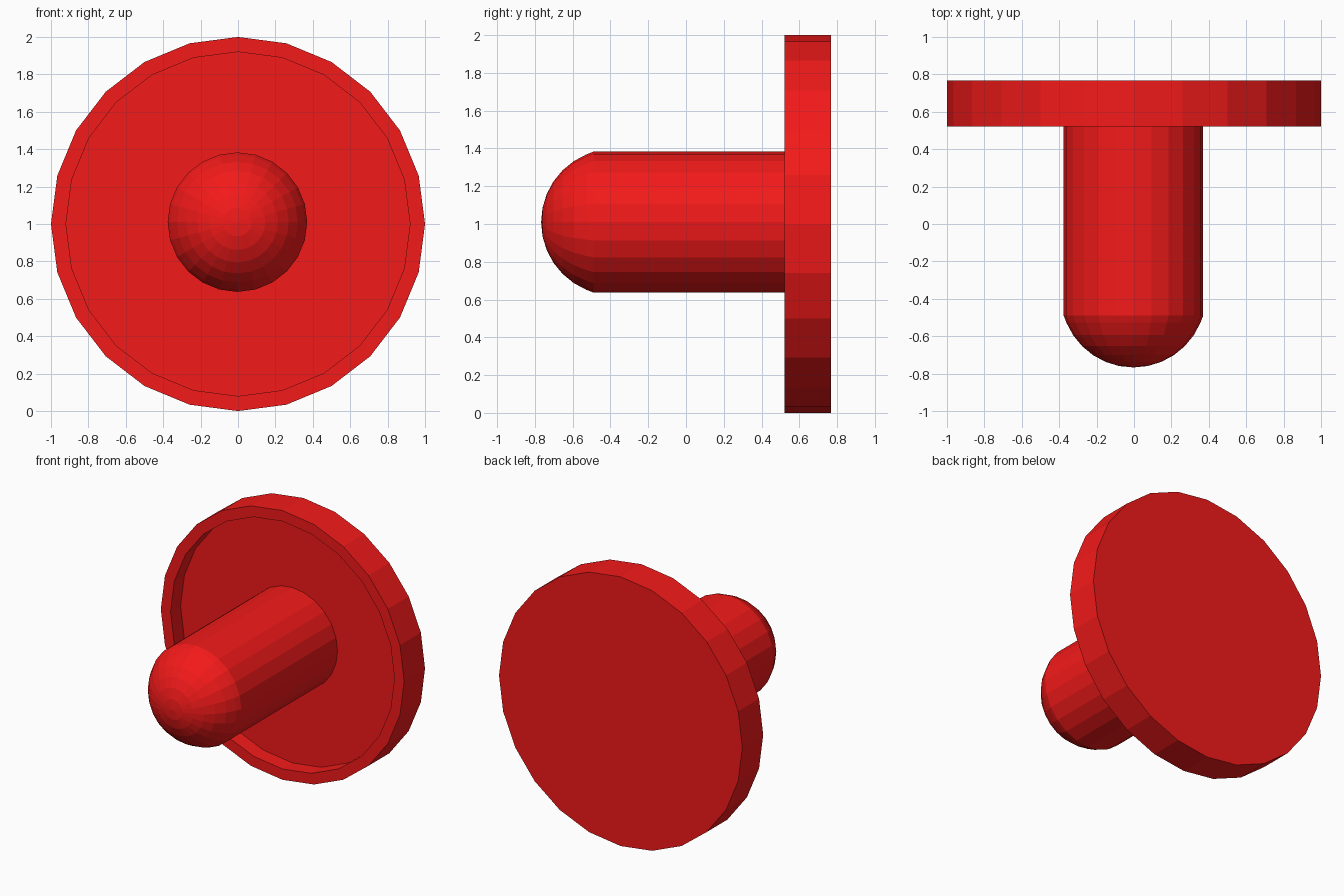
import bpy, bmesh, math

if "Cube" in bpy.data.objects:
    bpy.data.objects.remove(bpy.data.objects["Cube"])

SIDES = 24

red = bpy.data.materials.new("red")
red.diffuse_color = (0.9, 0.01, 0.01, 1)
red.use_nodes = True
red.node_tree.nodes["Principled BSDF"].inputs["Base Color"].default_value = red.diffuse_color


def lathe(name, profile, cx, cz):
    """Spin (radius, y) points about a front-to-back axis; radius 0 makes a pole."""
    bm = bmesh.new()
    rings = []
    for r, y in profile:
        count = SIDES if r > 0 else 1
        rings.append([bm.verts.new((cx + r * math.cos(2 * math.pi * i / SIDES), y,
                                    cz + r * math.sin(2 * math.pi * i / SIDES)))
                      for i in range(count)])
    for a, b in zip(rings, rings[1:]):
        for i in range(SIDES):
            j = (i + 1) % SIDES
            if len(a) == 1:
                bm.faces.new((a[0], b[i], b[j]))
            elif len(b) == 1:
                bm.faces.new((a[i], a[j], b[0]))
            else:
                bm.faces.new((a[i], a[j], b[j], b[i]))
    # flat caps where the profile ends on an open ring
    for ring in (rings[0], rings[-1]):
        if len(ring) > 1:
            bm.faces.new(ring)
    bmesh.ops.recalc_face_normals(bm, faces=bm.faces)
    mesh = bpy.data.meshes.new(name)
    bm.to_mesh(mesh)
    bm.free()
    mesh.materials.append(red)
    obj = bpy.data.objects.new(name, mesh)
    bpy.context.collection.objects.link(obj)
    return obj


# Round back plate with a recessed front and raised rim
lathe("back_plate", [(0.92, 0.64), (0.92, 0.522), (1.0, 0.522), (1.0, 0.767)], 0, 1.0)

# Straight peg with a domed tip, slightly shallower than a half sphere
R, TIP = 0.388, -0.767
angles = [math.radians(11.25 * k) for k in range(7)]
dome = [(R * math.sin(a), TIP + R * (1 - math.cos(a))) for a in angles]
lathe("peg", dome + [(0.373, -0.49), (0.373, 0.65)], -0.003, 1.01)
